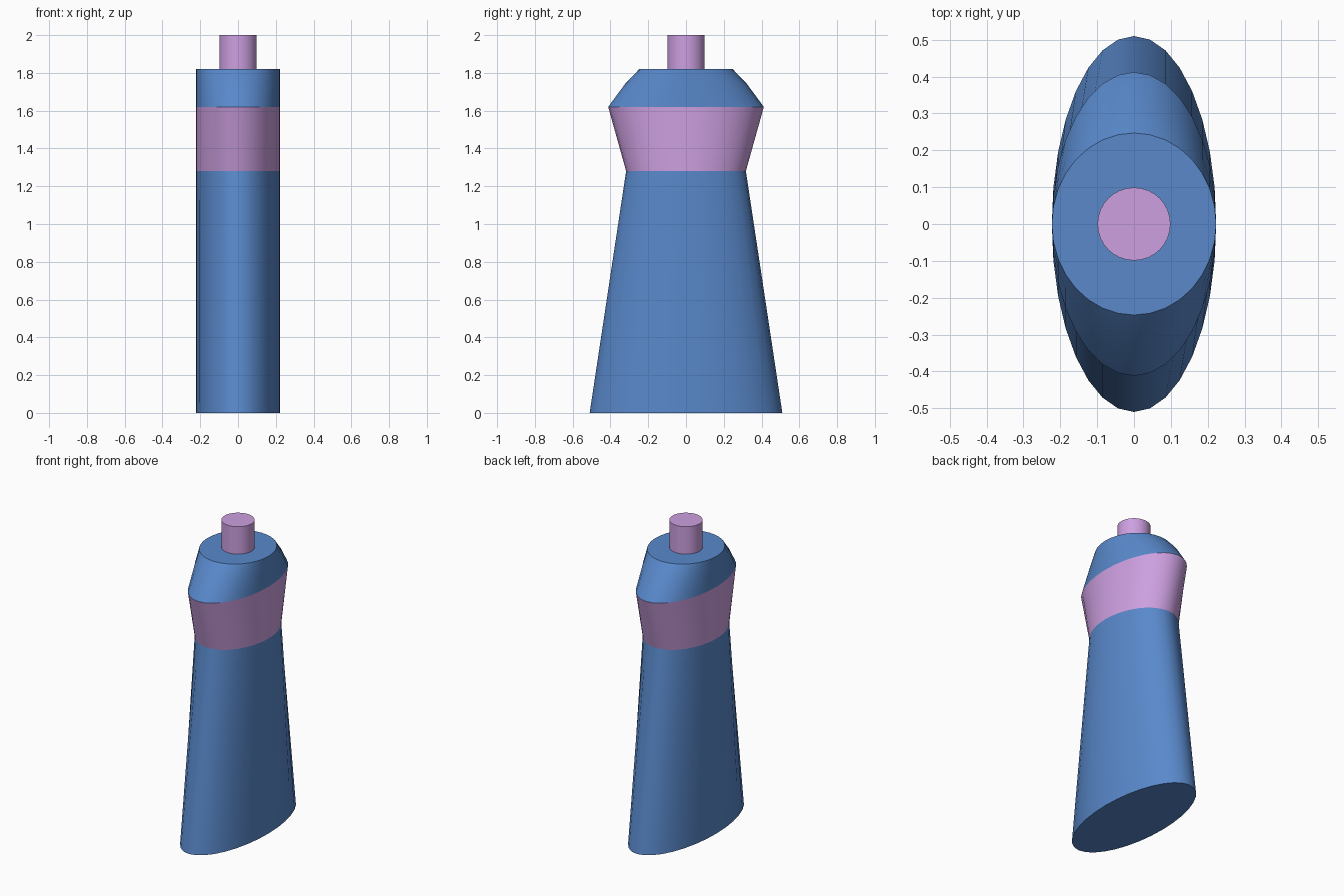
import bpy, bmesh, math

if "Cube" in bpy.data.objects:
    bpy.data.objects.remove(bpy.data.objects["Cube"])

SIDES = 32
HALF_X = 0.223


def material(name, rgb):
    m = bpy.data.materials.new(name)
    m.diffuse_color = (*rgb, 1.0)
    m.use_nodes = True
    m.node_tree.nodes["Principled BSDF"].inputs["Base Color"].default_value = m.diffuse_color
    return m


BLUE = material("blue_plastic", (0.10, 0.25, 0.60))
PINK = material("pink_plastic", (0.61, 0.35, 0.75))


def loft(name, rings, mat, cap_bottom=False, cap_top=False):
    """Loft elliptical rings given as (half_x, half_y, z)."""
    bm = bmesh.new()
    loops = []
    for rx, ry, z in rings:
        loops.append([bm.verts.new((rx * math.cos(a), ry * math.sin(a), z))
                      for a in (2 * math.pi * i / SIDES for i in range(SIDES))])
    for lo, hi in zip(loops, loops[1:]):
        for i in range(SIDES):
            j = (i + 1) % SIDES
            bm.faces.new((lo[i], lo[j], hi[j], hi[i]))
    if cap_bottom:
        bm.faces.new(loops[0][::-1])
    if cap_top:
        bm.faces.new(loops[-1])
    mesh = bpy.data.meshes.new(name)
    bm.to_mesh(mesh)
    bm.free()
    mesh.materials.append(mat)
    ob = bpy.data.objects.new(name, mesh)
    bpy.context.collection.objects.link(ob)
    bpy.ops.object.select_all(action='DESELECT')
    ob.select_set(True)
    bpy.context.view_layer.objects.active = ob
    bpy.ops.object.shade_smooth_by_angle(angle=math.radians(40))
    return ob


# Outline of the flat oval bottle: constant thickness, varying width
base = (HALF_X, 0.51, 0.0)
waist = (HALF_X, 0.317, 1.28)
rim = (HALF_X, 0.412, 1.62)
step = (HALF_X, 0.32, 1.745)
top = (HALF_X, 0.247, 1.82)

# Tapered lower body
loft("bottle_body", [base, waist], BLUE, cap_bottom=True)
# Flared coloured band
loft("flared_band", [waist, rim], PINK)
# Sloping shoulder with closed top
loft("shoulder", [rim, step, top], BLUE, cap_top=True)
# Round spout
loft("spout", [(0.099, 0.099, 1.81), (0.099, 0.099, 2.0)], PINK,
     cap_bottom=True, cap_top=True)
